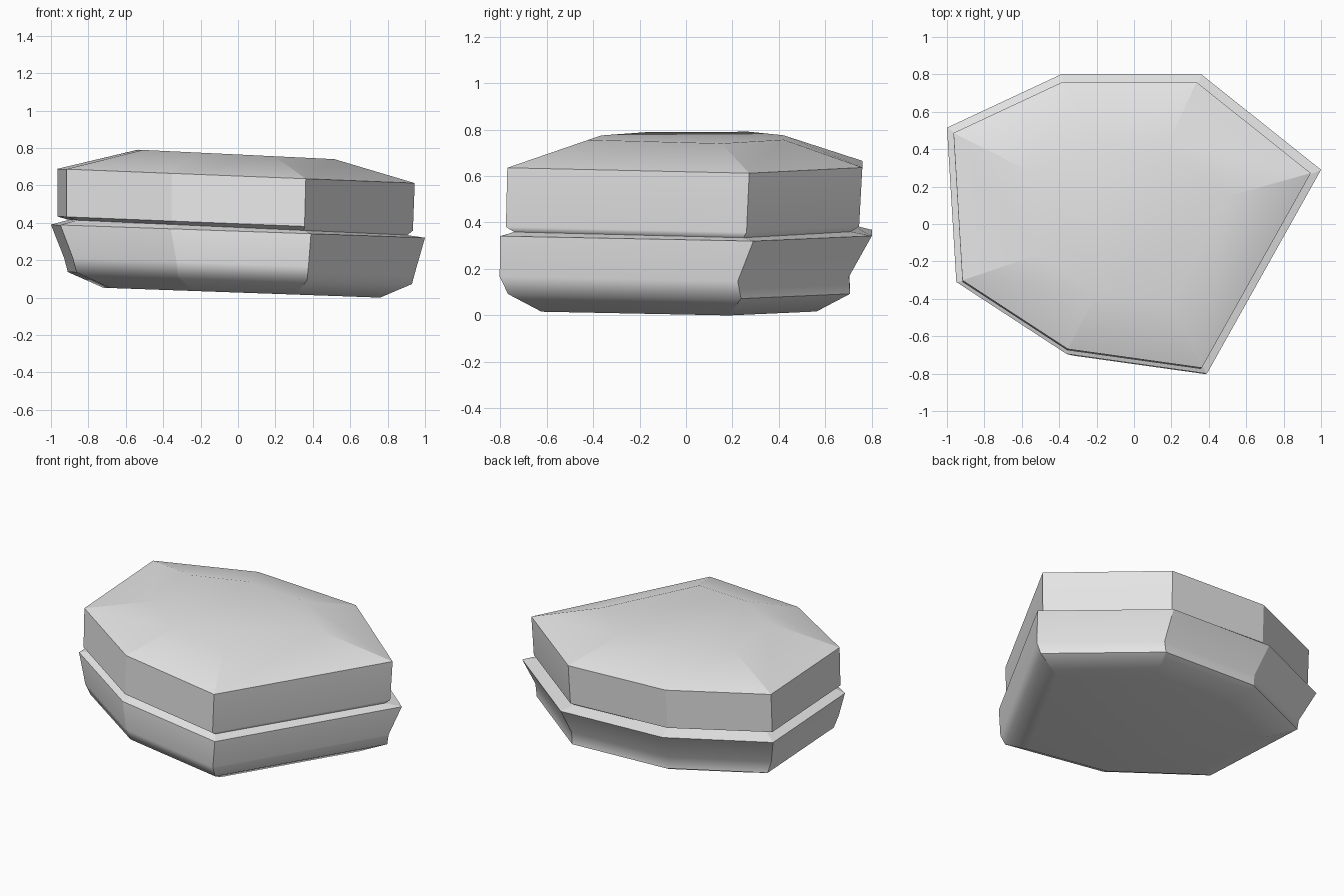
import bpy
import bmesh
import math

cube = bpy.data.objects.get("Cube")
if cube:
    bpy.data.objects.remove(cube, do_unlink=True)

# Seven-sided outline, counter-clockwise seen from above
OUTLINE = [(-0.95, -0.31), (-0.36, -0.695), (0.39, -0.8), (1.0, 0.29),
           (0.36, 0.8), (-0.39, 0.8), (-1.0, 0.515)]

# Tilted cross-sections: scale, x shift, y shift, height, slope along x
SECTIONS = [
    (0.74, 0.02, -0.03, 0.027, -0.0355),    # underside
    (0.92, 0.01, -0.03, 0.105, -0.035),     # lower chamfer
    (0.94, 0.01, -0.05, 0.18, -0.035),      # waist
    (1.0, 0, 0, 0.355, -0.035),             # lip
    (0.905, 0, -0.015, 0.375, -0.045),      # groove
    (0.95, -0.015, -0.015, 0.395, -0.04),   # upper wall foot
    (0.955, -0.01, -0.005, 0.65, -0.04),    # shoulder
    (0.525, -0.01, 0, 0.765, -0.048),       # top cap
]

stone_grey = bpy.data.materials.new("stone_grey")
stone_grey.use_nodes = True
colour = (0.8, 0.8, 0.8, 1)
stone_grey.diffuse_color = colour
stone_grey.node_tree.nodes["Principled BSDF"].inputs["Base Color"].default_value = colour

# Loft the sections into a closed stone
bm = bmesh.new()
rings = []
for scale, dx, dy, height, slope in SECTIONS:
    ring = []
    for px, py in OUTLINE:
        x, y = px * scale + dx, py * scale + dy
        ring.append(bm.verts.new((x, y, height + slope * x)))
    rings.append(ring)

count = len(OUTLINE)
for low, high in zip(rings, rings[1:]):
    for i in range(count):
        j = (i + 1) % count
        bm.faces.new((low[i], low[j], high[j], high[i]))
bm.faces.new(rings[-1])
bm.faces.new(rings[0][::-1])
bm.normal_update()

# Smooth up each side, crisp at corners and at the groove
for face in bm.faces:
    face.smooth = True
for edge in bm.edges:
    edge.smooth = edge.calc_face_angle(0) < math.radians(50)
for low, high in zip(rings, rings[1:]):
    for a, b in zip(low, high):
        bm.edges.get((a, b)).smooth = False

mesh = bpy.data.meshes.new("stone")
bm.to_mesh(mesh)
bm.free()
mesh.materials.append(stone_grey)
stone = bpy.data.objects.new("stone", mesh)
bpy.context.collection.objects.link(stone)

# Keep the large faces flat in the shading
weighted = stone.modifiers.new("weighted_normals", 'WEIGHTED_NORMAL')
weighted.keep_sharp = True
